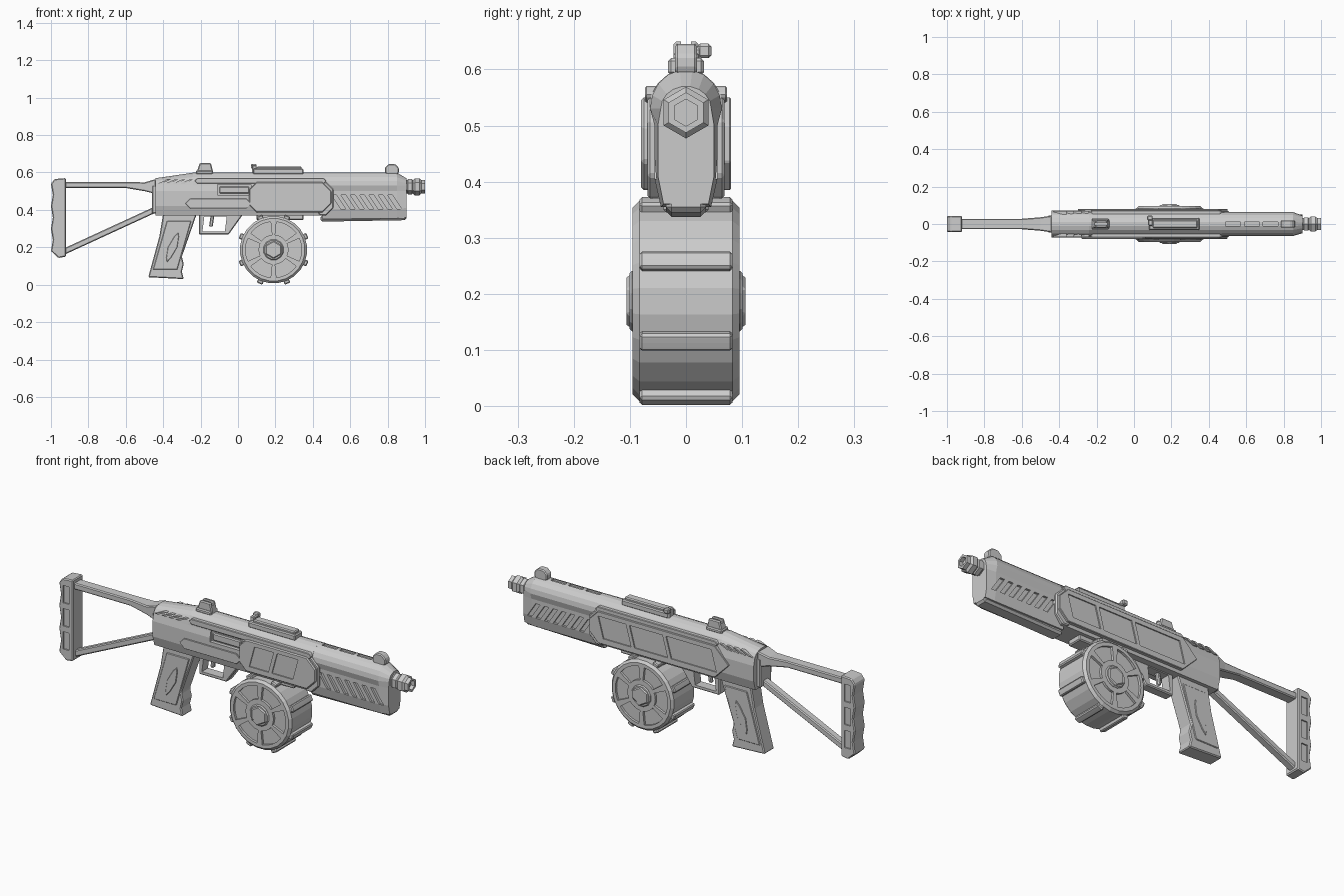
import bpy, bmesh
from math import sin, cos, pi, radians

cube = bpy.data.objects.get("Cube")
if cube:
    bpy.data.objects.remove(cube)

# Shared levels and depths
TOP, SHOULDER, AXIS, FLOOR = .6, .53, .5, .37
SHELL, WALL, REAR, SOFT = .08, .073, -.44, .005
SIDES = {"right": -1, "left": 1}

metal = bpy.data.materials.new("grey_metal")
metal.use_nodes = True
metal.diffuse_color = (.6, .6, .6, 1)
shader = metal.node_tree.nodes["Principled BSDF"]
shader.inputs["Base Color"].default_value = metal.diffuse_color


def apply(ob, modifier):
    bpy.context.view_layer.objects.active = ob
    bpy.ops.object.modifier_apply(modifier=modifier.name)


def loft(name, rings, bevel=0):
    """Skin a list of equal-length closed rings and cap both ends."""
    bm = bmesh.new()
    rows = [[bm.verts.new(point) for point in ring] for ring in rings]
    for row, following in zip(rows, rows[1:]):
        for i in range(len(row)):
            bm.faces.new((row[i - 1], row[i], following[i], following[i - 1]))
    bm.faces.new(rows[0])
    bm.faces.new(rows[-1])
    bmesh.ops.recalc_face_normals(bm, faces=bm.faces)
    mesh = bpy.data.meshes.new(name)
    bm.to_mesh(mesh)
    bm.free()
    mesh.materials.append(metal)
    ob = bpy.data.objects.new(name, mesh)
    bpy.context.collection.objects.link(ob)
    if bevel:
        modifier = ob.modifiers.new("bevel", 'BEVEL')
        modifier.width, modifier.segments = bevel, 1
        apply(ob, modifier)
    return ob


def prism(name, outline, outer, inner=None, bevel=SOFT):
    """Side outline (x, z) given depth; centred unless an inner depth is set."""
    inner = -outer if inner is None else inner
    return loft(name, [[(x, y, z) for x, z in outline] for y in (inner, outer)], bevel)


def cut(ob, outline, outer, inner=None):
    cutter = prism("cutter", outline, outer, inner, bevel=0)
    cutter.hide_render = True
    modifier = ob.modifiers.new("cut", 'BOOLEAN')
    modifier.operation, modifier.object, modifier.solver = 'DIFFERENCE', cutter, 'EXACT'
    apply(ob, modifier)
    bpy.data.objects.remove(cutter)


def beam(name, *stations, bevel=SOFT):
    """Rectangular bar through stations of (x, half width, bottom, top)."""
    return loft(name, [[(x, -half, low), (x, half, low), (x, half, high), (x, -half, high)]
                       for x, half, low, high in stations], bevel)


def slanted(x, width, low, high, lean=0):
    return [(x, low), (x + width, low), (x + width + lean, high), (x + lean, high)]


def clipped(back, front, low, high, rear, nose):
    """Rectangle with chamfered rear and nose corners."""
    return [(back + rear, low), (front - nose, low), (front, low + nose), (front, high - nose),
            (front - nose, high), (back + rear, high), (back, high - rear), (back, low + rear)]


def polar(radius, degrees):
    angle = radians(degrees)
    return HUB_X + radius * cos(angle), HUB_Z + radius * sin(angle)


def body_ring(x, waist, width, floor, top=TOP):
    """Domed cross-section with a tapered keel."""
    half = [(waist * .8, floor), (waist, floor + .05), (waist, AXIS)]
    for i in range(5):
        angle = i * pi / 9
        half.append((width * cos(angle), SHOULDER + (top - SHOULDER) * sin(angle)))
    return [(x, y, z) for y, z in half] + [(x, -y, z) for y, z in reversed(half)]


# Receiver with a rear slope and an ejection port
receiver = loft("receiver", [body_ring(REAR, WALL, .066, FLOOR, top=.57),
                             body_ring(-.24, WALL, .066, FLOOR),
                             body_ring(.47, WALL, .066, FLOOR)])
cut(receiver, slanted(-.11, .18, .48, .535), -SHELL, -.055)
prism("bolt_cover", slanted(-.1, .16, .487, .525), -.066, -.05)

# Handguard with a tapered nose, slanted side vents and top slots
handguard = loft("handguard", [body_ring(.45, .056, .064, .355), body_ring(.85, .056, .064, .355),
                               body_ring(.9, .05, .045, .36, top=.57)])
for i in range(7):
    vent = slanted(.55 + i * .05, .025, .405, .48, lean=-.05)
    for side in SIDES.values():
        cut(handguard, vent, side * SHELL, side * .045)
for i in range(4):
    cut(handguard, slanted(.39 + i * .1, .08, .59, TOP + SOFT), .011)
beam("handguard_rail", (.44, .036, .337, FLOOR), (.9, .036, .345, FLOOR), bevel=.01)

# Hexagonal stepped muzzle with a bore
steps = [(.87, .036), (.905, .036), (.91, .041), (.93, .041), (.935, .036), (.945, .046),
         (.97, .046), (.98, .036), (1, .036), (1, .024), (.98, .024)]
loft("muzzle", [[(x, radius * sin(i * pi / 3), .523 + radius * cos(i * pi / 3))
                 for i in range(6)] for x, radius in steps])

# Side plates with recessed leaning windows: (start, width) for each side
plates = {"right": (.06, .04, [(.12, .11), (.25, .12)]),
          "left": (-.3, .08, [(-.23, .26), (.05, .19), (.26, .16)])}
for name, (back, rear, windows) in plates.items():
    side = SIDES[name]
    outline = clipped(back, AXIS, FLOOR + .015, .55, rear, .05)
    plate = prism(name + "_plate", outline, side * SHELL, side * .05)
    for start, width in windows:
        cut(plate, slanted(start, width, .415, .525, lean=.03), side, side * .074)
prism("right_lower_panel", clipped(-.28, .07, .408, .46, .025, .025), -.079, -.07, .003)

# Paired shoulder strips, collars and rear fins
for name, side in SIDES.items():
    prism(name + "_shoulder", clipped(-.23, .47, .54, .57, .012, .012), side * WALL, side * .05)
    prism(name + "_collar", clipped(.43, .51, FLOOR, .55, .01, .04), side * .069, side * .04)
    for i in range(4):
        fin = slanted(REAR + .01 + i * .04, .02, .54, .562, lean=.05)
        prism(name + "_rear_fin", fin, side * .07, side * .05, bevel=0)

# Top rail, knob and sights
prism("top_rail", slanted(.08, .27, .59, .62), .032)
prism("top_rail_cap", slanted(.1, .24, TOP, .632), .022)
prism("rail_knob_stem", slanted(.075, .025, .59, .64), .028, -.01)
prism("rail_knob", slanted(.07, .03, .62, .646), .045, .02)
prism("rear_sight_base", slanted(-.225, .09, .59, .61), .03)
rear_sight = prism("rear_sight", [(-.225, .59), (-.13, .59), (-.145, .65), (-.205, .65)], .022)
cut(rear_sight, slanted(-.3, .2, .635, .7), .009)
prism("front_sight", clipped(.785, .86, .58, .645, .02, .02), .02)

# Folding stock: flared upper tube, hinge block and diagonal strut
beam("stock_tube", (-.94, .028, .517, .55), (-.6, .028, .517, .55),
     (-.5, .036, AXIS, .547), (REAR, .045, .485, .565))
beam("stock_hinge", (REAR - .02, .045, .38, SHOULDER), (REAR + .02, .045, .38, SHOULDER))
beam("stock_strut", (-.94, .02, .155, .19), (REAR, .02, .385, .42))

# Butt with a scalloped back edge and side recesses
scallops = [(-1 + .01 * (i % 2), .18 + .06 * i) for i in range(7)]
butt = prism("stock_butt", [(-.92, .15), (-.96, .143)] + scallops + [(-.98, .565), (-.92, .57)], .043)
for i in range(3):
    for side in SIDES.values():
        cut(butt, slanted(-.975, .035, .2 + i * .12, .29 + i * .12), side, side * .036)

# Pistol grip with finger ridges, raised panels and lens badges
fingers = [(-.3 + .01 * (i % 2), .15 - .04 * i) for i in range(4)]
prism("grip", [(-.48, .04), (-.42, .26), (-.4, .38), (-.22, .38)] + fingers, .04)
badge = []
for i in range(8):
    along, across = sin(i * pi / 4), cos(i * pi / 4)
    badge.append((-.35 + .03 * along + .025 * across * abs(across), .2 + .08 * along))
for name, side in SIDES.items():
    prism(name + "_grip_panel", slanted(-.455, .13, .08, .34, lean=.075),
          side * .044, side * .03, .003)
    prism(name + "_grip_badge", badge, side * .048, side * .04, .002)

# Trigger and its guard
guard = prism("trigger_guard", [(-.208, .38), (-.208, .268), (-.05, .268), (.03, .38)], .025)
cut(guard, slanted(-.19, .12, .285, .365, lean=.01), SHELL)
prism("trigger", slanted(-.155, .02, .31, .38, lean=.01), .01)

# Drum magazine: faceted body, recessed sectors, hub and rim ribs
HUB_X, HUB_Z = .19, .187
prism("magazine_well", slanted(.1, .25, .345, .39), .04)


def disc(name, radius, sides, half, bevel=SOFT):
    step = 360 / sides
    return prism(name, [polar(radius, (i + .5) * step) for i in range(sides)], half, bevel=bevel)


def arc_band(inside, outside, middle, spread):
    """Ring segment around the drum hub."""
    angles = [middle + spread * (i / 2 - 1) for i in range(5)]
    return [polar(outside, a) for a in angles] + [polar(inside, a) for a in reversed(angles)]


drum = disc("drum", .18, 24, .095, bevel=.012)
for i in range(6):
    for side in SIDES.values():
        cut(drum, arc_band(.08, .15, i * 60, 24), side, side * .083)
disc("drum_hub", .056, 12, .101)
disc("drum_hub_cap", .048, 6, .106)
for i in range(8):
    prism("drum_rib", arc_band(.165, .196, (i + .5) * 45, 5), .083)
